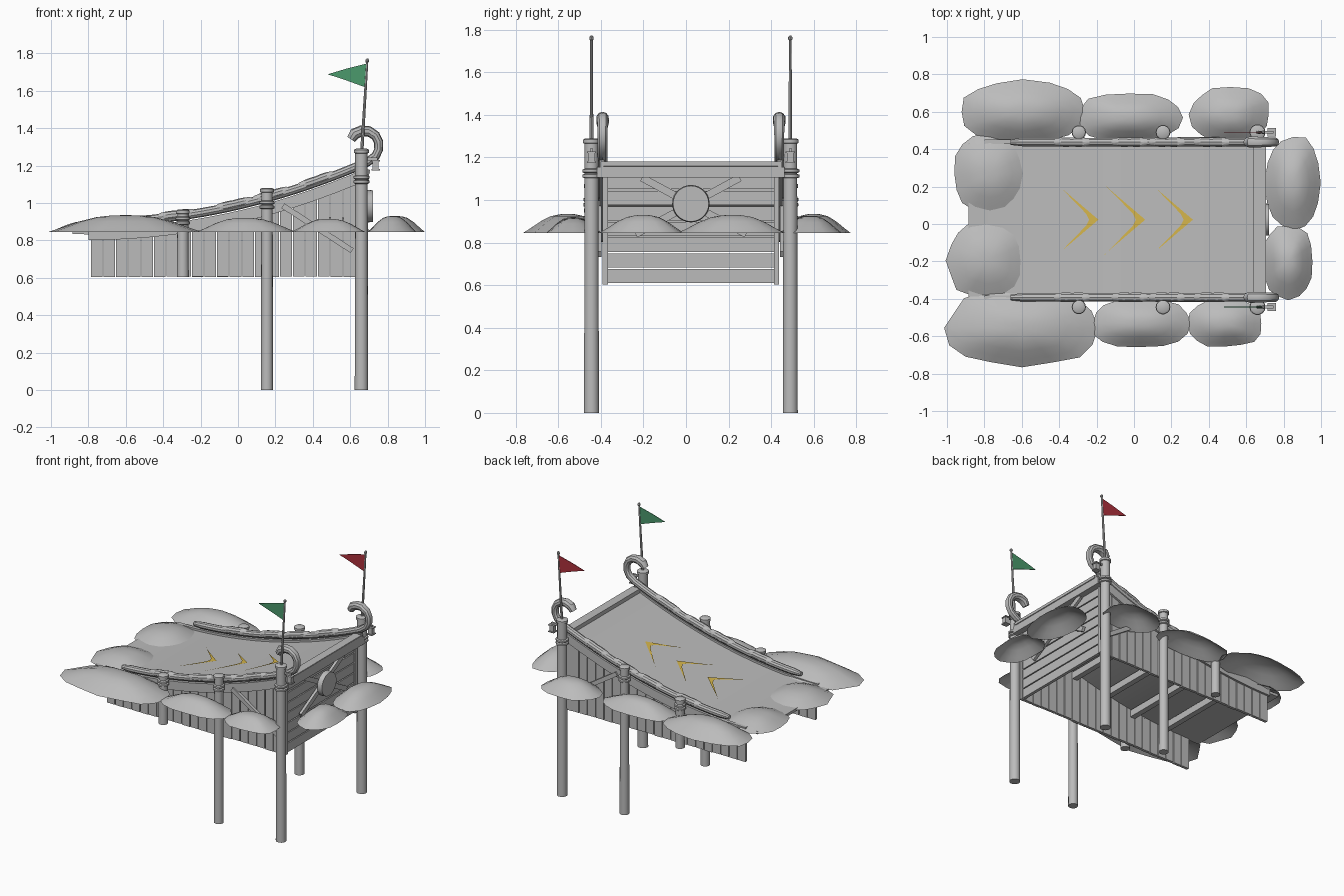
import bpy, bmesh, math, random
from mathutils import Vector, Matrix

random.seed(4)
if "Cube" in bpy.data.objects:
    bpy.data.objects.remove(bpy.data.objects["Cube"], do_unlink=True)

YC = 0.023          # centre line of the ramp
made = []


def material(name, r, g, b):
    m = bpy.data.materials.new(name)
    m.use_nodes = True
    m.diffuse_color = (r, g, b, 1)
    m.node_tree.nodes["Principled BSDF"].inputs["Base Color"].default_value = (r, g, b, 1)
    return m


GREY = material("plain grey", 0.5, 0.5, 0.5)
YELLOW = material("arrow yellow", 0.66, 0.46, 0.07)
GREEN = material("flag green", 0.07, 0.32, 0.15)
RED = material("flag red", 0.42, 0.03, 0.045)


def finish(name, bm, mat=GREY, closed=True):
    if closed:
        bmesh.ops.recalc_face_normals(bm, faces=bm.faces)
    mesh = bpy.data.meshes.new(name)
    bm.to_mesh(mesh)
    bm.free()
    mesh.materials.append(mat)
    ob = bpy.data.objects.new(name, mesh)
    bpy.context.collection.objects.link(ob)
    made.append(ob)
    return ob


def prism(name, pts, y0, y1, mat=GREY):
    """Outline in x and z, extruded along y."""
    bm = bmesh.new()
    a = [bm.verts.new((x, y0, z)) for x, z in pts]
    b = [bm.verts.new((x, y1, z)) for x, z in pts]
    bm.faces.new(a)
    bm.faces.new(b)
    for i in range(len(pts)):
        j = (i + 1) % len(pts)
        bm.faces.new((a[i], a[j], b[j], b[i]))
    return finish(name, bm, mat)


def box(name, x0, x1, y0, y1, z0, z1):
    return prism(name, [(x0, z0), (x1, z0), (x1, z1), (x0, z1)], y0, y1)


def bar(name, p, q, width, thick, spread):
    """Straight plank from p to q, widened along the direction spread."""
    p, q = Vector(p), Vector(q)
    d = (q - p).normalized()
    n = Vector(spread).normalized()
    rot = Matrix((d, n, d.cross(n))).transposed().to_4x4()
    bm = bmesh.new()
    bmesh.ops.create_cube(bm, size=1, matrix=Matrix.Translation((p + q) / 2) @ rot
                          @ Matrix.Diagonal(((q - p).length, width, thick, 1)))
    return finish(name, bm)


def lathe(name, x, y, profile, lean=0.0, sides=14):
    """Rings of (radius, height) around a nearly upright axis."""
    bm = bmesh.new()
    base = profile[0][1]
    rings = []
    for r, z in profile:
        rings.append([bm.verts.new((x + lean * (z - base) + r * math.cos(k * math.tau / sides),
                                    y + r * math.sin(k * math.tau / sides), z))
                      for k in range(sides)])
    for a, b in zip(rings, rings[1:]):
        for k in range(sides):
            j = (k + 1) % sides
            bm.faces.new((a[k], a[j], b[j], b[k]))
    bm.faces.new(rings[0])
    bm.faces.new(rings[-1])
    return finish(name, bm)


def tube(name, path, radii, y, sides=10):
    """Round tube along a path in the x-z plane."""
    bm = bmesh.new()
    rings = []
    for i, (x, z) in enumerate(path):
        a, b = path[max(i - 1, 0)], path[min(i + 1, len(path) - 1)]
        t = Vector((b[0] - a[0], 0, b[1] - a[1])).normalized()
        n = Vector((-t.z, 0, t.x))
        rings.append([bm.verts.new(Vector((x, y, z)) + radii[i] * (
            n * math.cos(k * math.tau / sides) + Vector((0, 1, 0)) * math.sin(k * math.tau / sides)))
            for k in range(sides)])
    for a, b in zip(rings, rings[1:]):
        for k in range(sides):
            j = (k + 1) % sides
            bm.faces.new((a[k], a[j], b[j], b[k]))
    bm.faces.new(rings[0])
    bm.faces.new(rings[-1])
    return finish(name, bm)


def deck_z(x):
    return 0.943 + 0.231 * x + 0.147 * x * x


def span(x0, x1, n):
    return [x0 + (x1 - x0) * i / n for i in range(n + 1)]


def strip(name, x0, x1, top, bottom, y0, y1):
    """Curved slab that follows the deck between two offsets."""
    xs = span(x0, x1, 18)
    pts = [(x, deck_z(x) + top) for x in xs] + [(x, deck_z(x) + bottom) for x in reversed(xs)]
    return prism(name, pts, y0, y1)


# Ramp deck and the beams beneath it
strip("deck", -0.885, 0.705, 0, -0.02, YC - 0.41, YC + 0.41)
for x in (-0.55, -0.3, -0.05, 0.2, 0.45):
    z = deck_z(x) - 0.05
    box("cross_beam", x - 0.02, x + 0.02, YC - 0.4, YC + 0.4, z - 0.025, z + 0.025)

# Painted direction arrows laid on the deck
for tip in (-0.19, 0.06, 0.315):
    bm = bmesh.new()
    for s in (-1, 1):
        rows = []
        for t in span(0, 1, 6):
            x, y = tip - 0.2 * t, YC + s * 0.17 * t
            rows.append([bm.verts.new((px, y + dy, deck_z(px) + 0.006))
                         for px, dy in ((x, 0), (x - 0.035 * (1 - 0.3 * t), s * 0.026 * t))]
                        if t else [bm.verts.new((px, YC, deck_z(px) + 0.006)) for px in (x, x - 0.05)])
        for a, b in zip(rows, rows[1:]):
            f = bm.faces.new((a[0], a[1], b[1], b[0]))
            f.normal_update()
            if f.normal.z < 0:
                f.normal_flip()
    finish("deck_arrow", bm, YELLOW, closed=False)

# Both sides: rails, plank walls, posts, flags and lanterns
ROPES = {0.66: 1.125, 0.155: 0.99, -0.295: 0.905}
curl = [(0.735, 1.25), (0.752, 1.285), (0.752, 1.325), (0.735, 1.36),
        (0.70, 1.383), (0.66, 1.385), (0.625, 1.37), (0.605, 1.34)]
for s, flag_mat in ((-1, GREEN), (1, RED)):
    # Handrail ending in a curl
    path = [(x, deck_z(x) + 0.045) for x in span(-0.66, 0.69, 20)] + curl
    radii = [0.016] + [0.024] * 21 + [0.024, 0.025, 0.026, 0.028, 0.03, 0.031, 0.024]
    tube("handrail", path, radii[:len(path)], YC + s * 0.415)
    for x in (-0.33, -0.02, 0.18, 0.42):
        xs = span(x - 0.11, x + 0.11, 8)
        tube("rail_wrap", [(v, deck_z(v) + 0.052) for v in xs],
             [0.012, 0.022, 0.026, 0.027, 0.025, 0.027, 0.026, 0.022, 0.012], YC + s * 0.415)
    ya, yb = sorted((YC + s * 0.405, YC + s * 0.43))
    strip("side_beam", -0.8, 0.69, 0.015, -0.05, ya, yb)

    # Vertical wall planks
    n = 21
    ya, yb = sorted((YC + s * 0.395, YC + s * 0.415))
    for i in range(n):
        x0 = -0.787 + i * 0.0675
        x1 = x0 + 0.062
        drop = random.uniform(0, 0.005)
        prism("side_plank", [(x0, 0.603 + drop), (x1, 0.603 + drop),
                             (x1, deck_z(x1) - 0.015), (x0, deck_z(x0) - 0.015)], ya, yb)
    bar("side_brace", (0.24, YC + s * 0.43, 0.985), (0.61, YC + s * 0.43, 0.745), 0.022, 0.03, (0, 1, 0))

    # Posts with caps and rope bands
    yp = YC + s * 0.467
    for x, z0, z1, r in ((0.66, 0, 1.29, 0.036), (0.155, 0, 1.08, 0.033), (-0.295, 0.605, 0.965, 0.032)):
        lathe("post", x, yp, [(r, z0), (r * 0.95, (z0 + z1) / 2), (r * 0.92, z1 - 0.025),
                              (r * 1.12, z1 - 0.022), (r * 1.12, z1 - 0.006), (r * 0.8, z1)])
        for dz in (-0.012, 0.012):
            z = ROPES[x] + dz
            lathe("rope_band", x, yp, [(r * 0.9, z - 0.011), (r * 1.2, z - 0.006),
                                       (r * 1.2, z + 0.006), (r * 0.9, z + 0.011)])
        # Tie between post and wall
        ya, yb = sorted((YC + s * 0.41, yp))
        box("post_tie", x - 0.015, x + 0.015, ya, yb, ROPES[x] - 0.015, ROPES[x] + 0.015)

    # Leaning flagpole with pennant
    lathe("flagpole", 0.662, yp, [(0.009, 1.28), (0.006, 1.75), (0.01, 1.755), (0.01, 1.765), (0.004, 1.773)],
          lean=0.06, sides=8)
    prism("flag", [(0.688, 1.745), (0.682, 1.618), (0.58, 1.655), (0.48, 1.688), (0.58, 1.718)],
          yp - 0.002, yp + 0.002, flag_mat)

    # Hanging lantern
    box("lantern_arm", 0.66, 0.745, yp - 0.007, yp + 0.007, 1.228, 1.242)
    box("lantern", 0.72, 0.752, yp - 0.016, yp + 0.016, 1.18, 1.225)
    for z in (1.174, 1.222):
        box("lantern_plate", 0.714, 0.758, yp - 0.022, yp + 0.022, z, z + 0.007)

# End wall of horizontal planks
for i in range(7):
    z0 = 0.61 + i * 0.0735
    box("end_plank", 0.63, 0.652, YC - 0.4, YC + 0.4, z0, z0 + 0.066)
for s in (-1, 1):
    ya, yb = sorted((YC + s * 0.39, YC + s * 0.415))
    box("end_corner", 0.62, 0.66, ya, yb, 0.603, 1.14)
    bar("end_brace", (0.675, YC + s * 0.23, 1.105), (0.675, YC - s * 0.26, 0.84), 0.035, 0.02, (0, s * 0.265, -0.49))
box("end_beam", 0.655, 0.70, YC - 0.44, YC + 0.44, 1.105, 1.155)
box("end_lintel", 0.64, 0.70, YC - 0.425, YC + 0.425, 1.15, 1.18)

# Round shield on the end wall
bm = bmesh.new()
bmesh.ops.create_cone(bm, cap_ends=True, segments=28, radius1=0.088, radius2=0.084, depth=0.035,
                      matrix=Matrix.Translation((0.705, YC, 0.983)) @ Matrix.Rotation(math.pi / 2, 4, 'Y'))
finish("round_shield", bm)


def mound(x0, x1, y0, y1, height):
    """Soft open dome with a slightly uneven rim."""
    bm = bmesh.new()
    cx, cy, rx, ry = (x0 + x1) / 2, (y0 + y1) / 2, (x1 - x0) / 2, (y1 - y0) / 2
    sides = 16
    wobble = [random.uniform(0.95, 1.04) for k in range(sides)]
    rings = []
    for r, h in ((1, 0), (0.82, 0.27), (0.6, 0.62), (0.38, 0.88), (0.18, 0.98)):
        ring = []
        for k in range(sides):
            a = k * math.tau / sides
            c, d = math.cos(a), math.sin(a)
            ring.append(bm.verts.new((cx + rx * r * wobble[k] * math.copysign(abs(c) ** 0.85, c),
                                      cy + ry * r * wobble[k] * math.copysign(abs(d) ** 0.85, d),
                                      0.845 + height * h)))
        rings.append(ring)
    for a, b in zip(rings, rings[1:]):
        for k in range(sides):
            j = (k + 1) % sides
            bm.faces.new((a[k], a[j], b[j], b[k]))
    top = bm.verts.new((cx, cy, 0.845 + height))
    for k in range(sides):
        bm.faces.new((rings[-1][k], rings[-1][(k + 1) % sides], top))
    finish("mound", bm, closed=False)


# Mounds surrounding the ramp
for m in ((-0.93, -0.26, 0.43, 0.77, 0.09), (-0.31, 0.26, 0.44, 0.70, 0.08),
          (0.30, 0.73, 0.44, 0.73, 0.08), (0.70, 1.0, -0.03, 0.47, 0.085),
          (0.69, 0.96, -0.40, 0.0, 0.085), (0.28, 0.69, -0.66, -0.40, 0.07),
          (-0.23, 0.30, -0.66, -0.40, 0.075), (-1.0, -0.2, -0.76, -0.35, 0.09),
          (-1.0, -0.57, -0.40, 0.01, 0.06), (-0.97, -0.57, 0.06, 0.48, 0.06)):
    mound(*m)

# Smooth the round parts and keep edges sharp
bpy.ops.object.select_all(action='DESELECT')
for ob in made:
    ob.select_set(True)
bpy.context.view_layer.objects.active = made[0]
bpy.ops.object.shade_smooth_by_angle(angle=math.radians(35))
